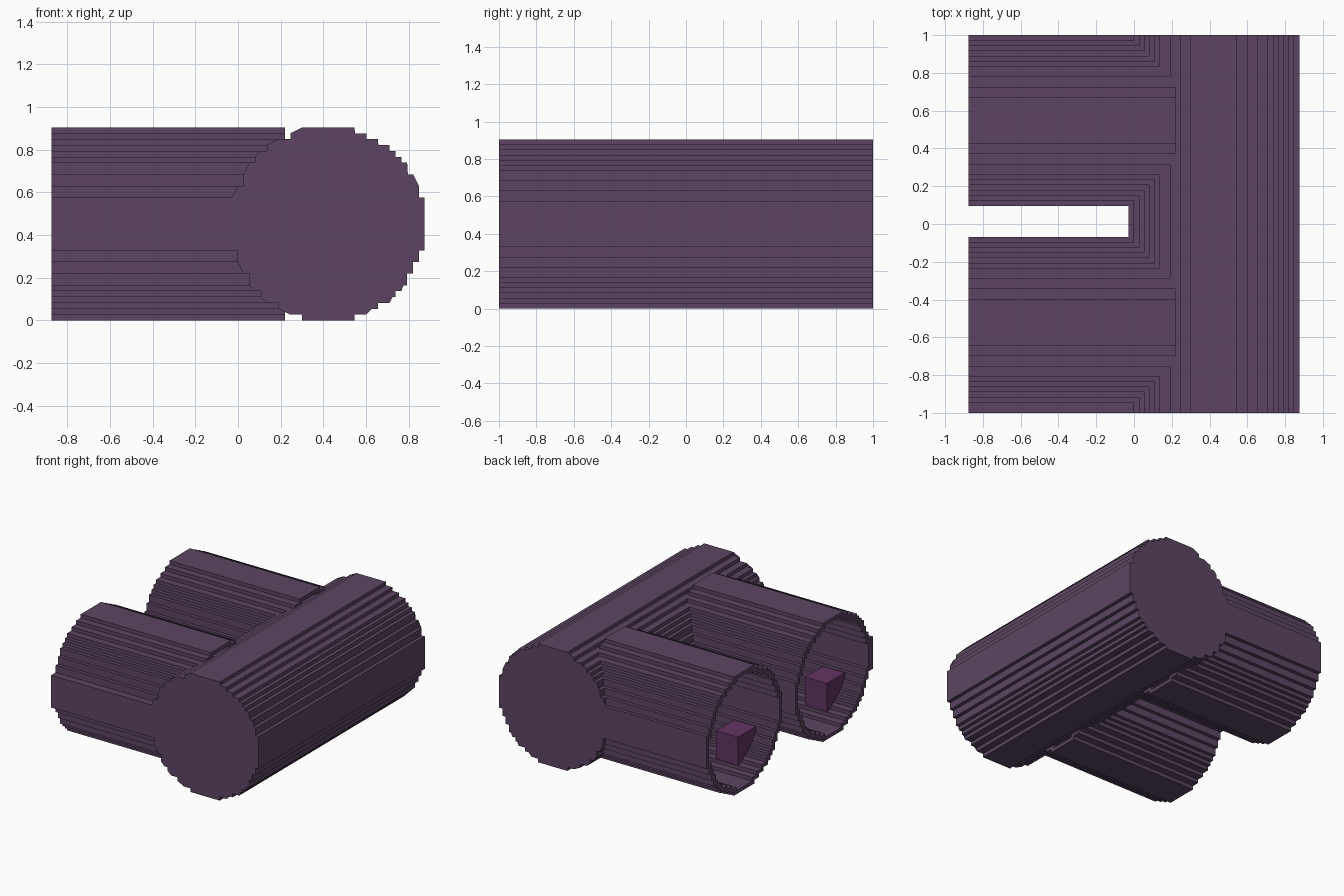
import bpy, bmesh

if "Cube" in bpy.data.objects:
    bpy.data.objects.remove(bpy.data.objects["Cube"])

V = 2 / 73            # grid step of the stepped outlines
R = 16.5              # outer radius in steps
ZC = R * V            # height of all the axes


def material(name, col):
    m = bpy.data.materials.new(name)
    m.diffuse_color = (*col, 1)
    m.use_nodes = True
    m.node_tree.nodes["Principled BSDF"].inputs["Base Color"].default_value = m.diffuse_color
    return m


HULL = material("dusky purple", (0.107, 0.060, 0.123))
BLOCK = material("plum", (0.120, 0.034, 0.123))


def stepped_circle(inset=0):
    """Staircase circle outline, in grid steps."""
    steps = [(16.5, 4.5), (15.5, 6.5), (14.5, 8.5), (13.5, 10.5), (12.5, 11.5),
             (11.5, 12.5), (10.5, 13.5), (8.5, 14.5), (6.5, 15.5), (4.5, 16.5)]
    quad = []
    for i, (w, h) in enumerate(steps):
        quad.append((w, h))
        if i + 1 < len(steps):
            quad.append((steps[i + 1][0], h))
    quad = [(a - inset, b - inset) for a, b in quad]
    pts = list(quad)
    pts += [(-a, b) for a, b in reversed(quad)]
    pts += [(-a, -b) for a, b in quad]
    pts += [(a, -b) for a, b in reversed(quad)]
    return pts


def finish(name, bm, mat):
    bmesh.ops.recalc_face_normals(bm, faces=bm.faces)
    me = bpy.data.meshes.new(name)
    bm.to_mesh(me)
    bm.free()
    me.materials.append(mat)
    ob = bpy.data.objects.new(name, me)
    bpy.context.collection.objects.link(ob)
    return ob


def bridge(bm, a, b):
    n = len(a)
    for i in range(n):
        j = (i + 1) % n
        bm.faces.new((a[i], a[j], b[j], b[i]))


def prism(name, rings, mat):
    """Closed solid between two matching outlines."""
    bm = bmesh.new()
    a, b = [[bm.verts.new(p) for p in ring] for ring in rings]
    bridge(bm, a, b)
    caps = [bm.faces.new(a), bm.faces.new(b)]
    bmesh.ops.triangulate(bm, faces=caps)
    return finish(name, bm, mat)


# Large cross drum along y
XC = 0.875 - R * V
prism("cross_drum",
      [[(XC + a * V, y, ZC + b * V) for a, b in stepped_circle()] for y in (-1, 1)],
      HULL)


def tube(name, yc, side_extra):
    """Open thin-walled tube along x, ending inside the drum."""
    outer = [(a - side_extra if a == -R else a, b) for a, b in stepped_circle()]
    inner = stepped_circle(1)
    x0, x1 = -0.875, -0.875 + 40 * V
    bm = bmesh.new()

    def ring(pts, x):
        return [bm.verts.new((x, yc + a * V, ZC + b * V)) for a, b in pts]
    o0, o1, i0, i1 = ring(outer, x0), ring(outer, x1), ring(inner, x0), ring(inner, x1)
    for a, b in ((o0, o1), (o1, i1), (i1, i0), (i0, o0)):
        bridge(bm, a, b)
    finish(name, bm, HULL)


# Pair of tubes, each with a small wedge block against its inner wall
for tag, yc, extra in (("back", 1 - R * V, 0), ("front", -1 + 17.5 * V, 1)):
    tube(tag + "_tube", yc, extra)
    wedge = [(-0.155, -0.155), (-0.40, -0.155), (-0.30, -0.28), (-0.155, -0.385)]
    prism(tag + "_inner_block",
          [[(x, yc + a, ZC + b) for a, b in wedge] for x in (-0.715, -0.53)],
          BLOCK)
